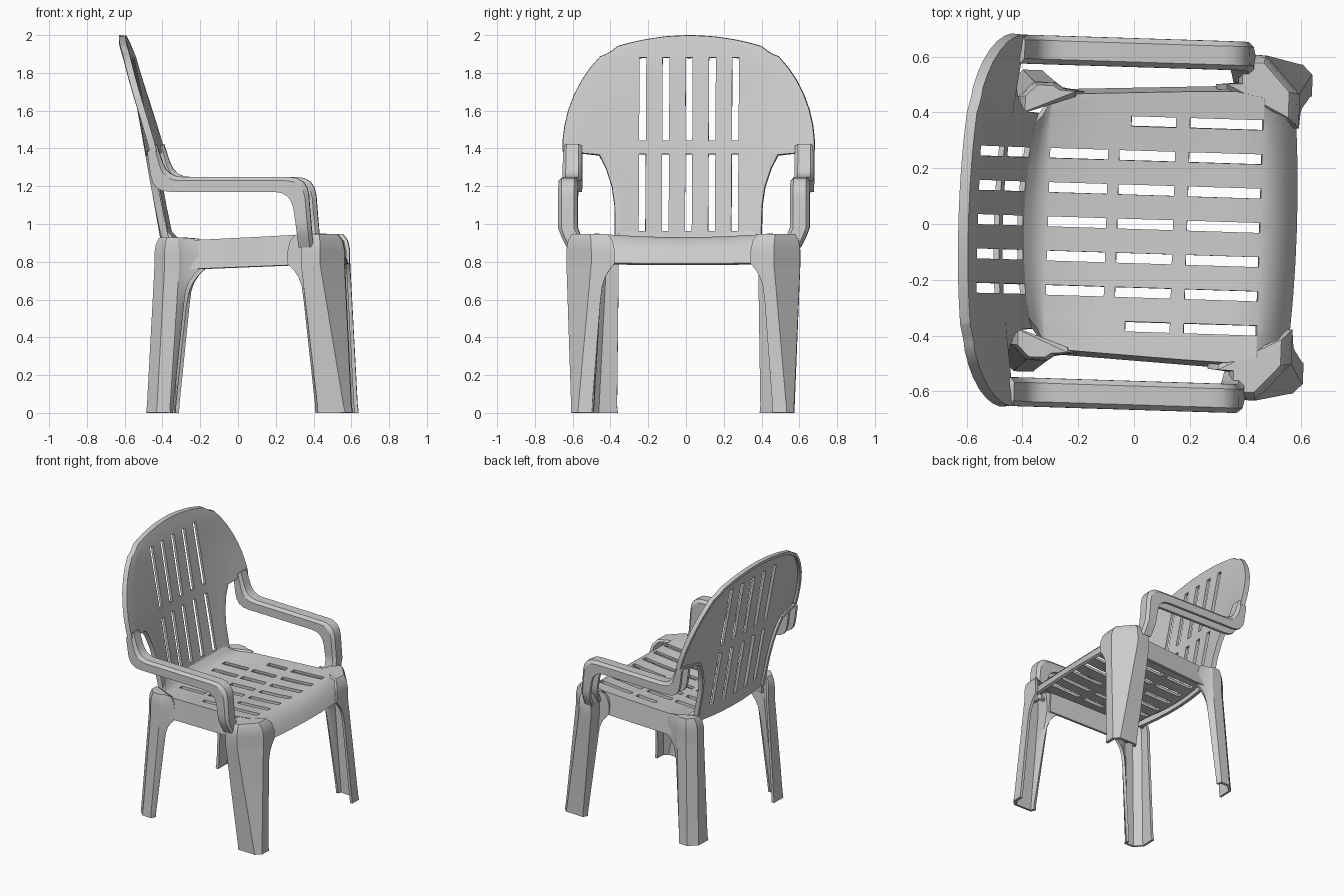
import bpy
import bmesh
from math import radians, sqrt
from mathutils import Vector

cube = bpy.data.objects.get("Cube")
if cube:
    bpy.data.objects.remove(cube)

plastic = bpy.data.materials.new("light grey plastic")
plastic.use_nodes = True
grey = (0.6, 0.6, 0.6, 1)
plastic.diffuse_color = grey
plastic.node_tree.nodes["Principled BSDF"].inputs["Base Color"].default_value = grey

SLOT = 0.018  # half the width of a slot
PITCH = 0.123  # spacing between slots


def slot_columns(count):
    """Column positions either side of each slot, from the middle outwards."""
    columns = [0, SLOT]
    for n in range(1, count):
        columns += [n * PITCH - SLOT, n * PITCH + SLOT]
    return columns


def shell(name, rows, is_hole=None, capped=False):
    """Skin rows of points, mirror across the chair, give the sheet thickness."""
    bm = bmesh.new()
    grid = [[bm.verts.new(point) for point in row] for row in rows]
    for i, (low, high) in enumerate(zip(grid, grid[1:])):
        for j in range(len(low) - 1):
            if not (is_hole and is_hole(i, j)):
                bm.faces.new((low[j], low[j + 1], high[j + 1], high[j]))
    if capped:
        bm.faces.new(grid[-1])
    loose = [vert for vert in bm.verts if not vert.link_faces]
    bmesh.ops.delete(bm, geom=loose, context="VERTS")
    bmesh.ops.remove_doubles(bm, verts=bm.verts[:], dist=0.0001)
    bmesh.ops.recalc_face_normals(bm, faces=bm.faces[:])
    mesh = bpy.data.meshes.new(name)
    bm.to_mesh(mesh)
    bm.free()
    mesh.materials.append(plastic)
    obj = bpy.data.objects.new(name, mesh)
    bpy.context.collection.objects.link(obj)
    obj.rotation_euler.z = radians(-1.8)
    mirror = obj.modifiers.new("mirror", "MIRROR")
    mirror.use_axis = (False, True, False)
    solid = obj.modifiers.new("thickness", "SOLIDIFY")
    solid.thickness = 0.02
    solid.offset = 0
    bpy.ops.object.select_all(action="DESELECT")
    obj.select_set(True)
    bpy.context.view_layer.objects.active = obj
    for modifier in ("mirror", "thickness"):
        bpy.ops.object.modifier_apply(modifier=modifier)
    bpy.ops.object.shade_smooth_by_angle(angle=radians(32))


# Backrest: curved sheet with two tiers of upright slots and a turned-back lip
ARM_TOP = 1.38
RIM = 1.88
LIP = Vector((-0.03, 0, 0))
WRAP = 0.25


def back_width(z):
    if z < ARM_TOP:
        return 0.38 + 1.3 * max(0, z - 0.96) ** 3
    return 0.66 * sqrt(1 - (max(0, z - 1.4) / 0.68) ** 2)


def back_row(z, rise=0):
    """One row across the back; rise carries it from the rim to the crown."""
    columns = slot_columns(3)
    inner = columns[-1]
    outer = back_width(z) - 0.09 * rise
    columns += [inner + (outer - inner) * t for t in (0.35, 0.7, 0.9, 1)]
    row = []
    for y in columns:
        crown = 1.99 - 0.4 * y * y
        height = z + (crown - z) * rise
        lean = -0.24 - 0.175 * height - 0.1 * max(0, height - RIM)
        row.append(Vector((lean + WRAP * (2 - height) * y * y, y, height)))
    return row + [row[-1] + LIP]


lower_tier = [0.96, 1.1, 1.2, 1.3, 1.37]
upper_tier = [1.44, 1.52, 1.6, 1.68, 1.76, 1.82, RIM]
back_heights = [0.86] + lower_tier + [1.39] + upper_tier
slot_heights = lower_tier[:-1] + upper_tier[:-1]


def back_hole(i, j):
    in_tier = i < len(back_heights) and back_heights[i] in slot_heights
    return in_tier and j in (0, 2, 4)


back_rows = [back_row(z) for z in back_heights]
back_rows += [back_row(RIM, rise) for rise in (0.3, 0.65, 1)]
top_edge = back_rows[-1]
back_rows.append([point + LIP for point in top_edge[:-1]] + top_edge[-1:])
shell("backrest", back_rows, back_hole)

# Seat: dished sheet with slots, rolled front edge and side aprons
BACK_BEND, FRONT_BEND = -0.31, 0.45
APRON_END = 0.35
slot_starts = [BACK_BEND, -0.06, -0.02, 0.19, APRON_END]
slot_ends = [-0.1, 0.14]
fillet = [BACK_BEND - step for step in (0.095, 0.065, 0.03)]
front_roll = [FRONT_BEND + step for step in (0, 0.04, 0.08, 0.11, 0.125)]
seat_stations = fillet + sorted(slot_starts + slot_ends) + front_roll


def seat_row(x):
    behind = max(0, BACK_BEND - x)
    ahead = max(0, x - FRONT_BEND)
    width = 0.465 + x / 20 - behind - max(0, x - APRON_END) / 5
    edge = 0.918 + x / 20 + 7 * behind ** 2 - 10 * ahead ** 2
    dip = 0.03 * (1 - 8 * x ** 4)
    bow = min(WRAP, 3 * behind) - (0.1 if ahead else 0)
    squeeze = min(1, width / 0.43)
    row = []
    for y in [column * squeeze for column in slot_columns(4)] + [width]:
        sag = dip * (1 - (y / width) ** 2)
        row.append((x + bow * y * y, y, edge - sag))
    row.append((x, width + 0.014, 0.77 + x / 25))
    return row


def seat_hole(i, j):
    x = seat_stations[i]
    if j == len(slot_columns(4)):  # no apron where the legs take over
        return x < BACK_BEND or x >= APRON_END
    short = j == 6 and x < slot_starts[2]
    return j in (0, 2, 4, 6) and x in slot_starts and not short


shell("seat", [seat_row(x) for x in seat_stations], seat_hole)


# Legs: folded corner channels whose edges flare into the aprons
def leg(name, foot, top, flare_inner, flare_side, apron, crown):
    foot, top = [[Vector(point) for point in ring] for ring in (foot, top)]

    def ring(t):
        points = [a.lerp(b, t) for a, b in zip(foot, top)]
        flare = (max(0, t - 0.75) * 4) ** 3
        points[0] += Vector(flare_inner) * flare
        points[-1] += Vector(flare_side) * flare
        return points

    def scaled(points, factor):
        centre = sum(points, Vector((0, 0))) / len(points)
        return [centre.lerp(point, factor) for point in points]

    levels = [(0, scaled(ring(0), 1.04))]
    levels += [(apron * t, ring(t)) for t in (0.05, 0.75, 0.85, 0.91, 0.96, 1)]
    levels += [(crown - 0.08, ring(1)), (crown - 0.03, scaled(ring(1), 0.92)),
               (crown, scaled(ring(1), 0.75))]
    shell(name, [[(*p, z) for p in points] for z, points in levels], capped=True)


leg("front_legs",
    foot=[(0.61, 0.48), (0.61, 0.55), (0.58, 0.58), (0.45, 0.58), (0.44, 0.56), (0.44, 0.55)],
    top=[(0.57, 0.42), (0.57, 0.48), (0.45, 0.61), (0.36, 0.61), (0.36, 0.51), (0.35, 0.5)],
    flare_inner=(0, -0.06), flare_side=(-0.07, 0), apron=0.79, crown=0.94)
leg("rear_legs",
    foot=[(-0.46, 0.38), (-0.46, 0.48), (-0.41, 0.53), (-0.35, 0.53), (-0.34, 0.51), (-0.34, 0.5)],
    top=[(-0.42, 0.37), (-0.42, 0.44), (-0.37, 0.49), (-0.3, 0.49), (-0.27, 0.47), (-0.26, 0.46)],
    flare_inner=(0, 0), flare_side=(0.07, 0), apron=0.76, crown=0.92)


# Armrests: downward-open channels sweeping from the back rim to the front legs
def rounded(corners, radius=0.09, steps=4):
    """Path through the corners with each bend eased by a curve."""
    points = [Vector(corner) for corner in corners]
    path = [points[0]]
    for before, corner, after in zip(points, points[1:], points[2:]):
        start = corner + (before - corner).normalized() * radius
        end = corner + (after - corner).normalized() * radius
        for n in range(steps + 1):
            t = n / steps
            path.append(start.lerp(corner, t).lerp(corner.lerp(end, t), t))
    return path + [points[-1]]


crown_path = rounded([(-0.42, 1.42), (-0.36, 1.24), (0.38, 1.24), (0.4, 0.98), (0.41, 0.88)])
rim_path = rounded([(-0.46, 1.38), (-0.43, 1.17), (0.3, 1.17), (0.33, 0.98), (0.34, 0.88)])
ARM_MIDDLE, ARM_HALF = 0.614, 0.042
half_section = [(1, 1), (1, 0.2), (0.7, 0)]  # sideways and downward shares
section = [(-side, drop) for side, drop in half_section]
section += half_section[::-1]

arm_rows = []
for crown, rim in zip(crown_path, rim_path):
    middle = ARM_MIDDLE - max(0, 0.97 - crown.y) / 2
    row = []
    for side, drop in section:
        x, z = crown.lerp(rim, drop)
        row.append((x, middle + side * ARM_HALF, z))
    arm_rows.append(row)
shell("armrests", arm_rows)
